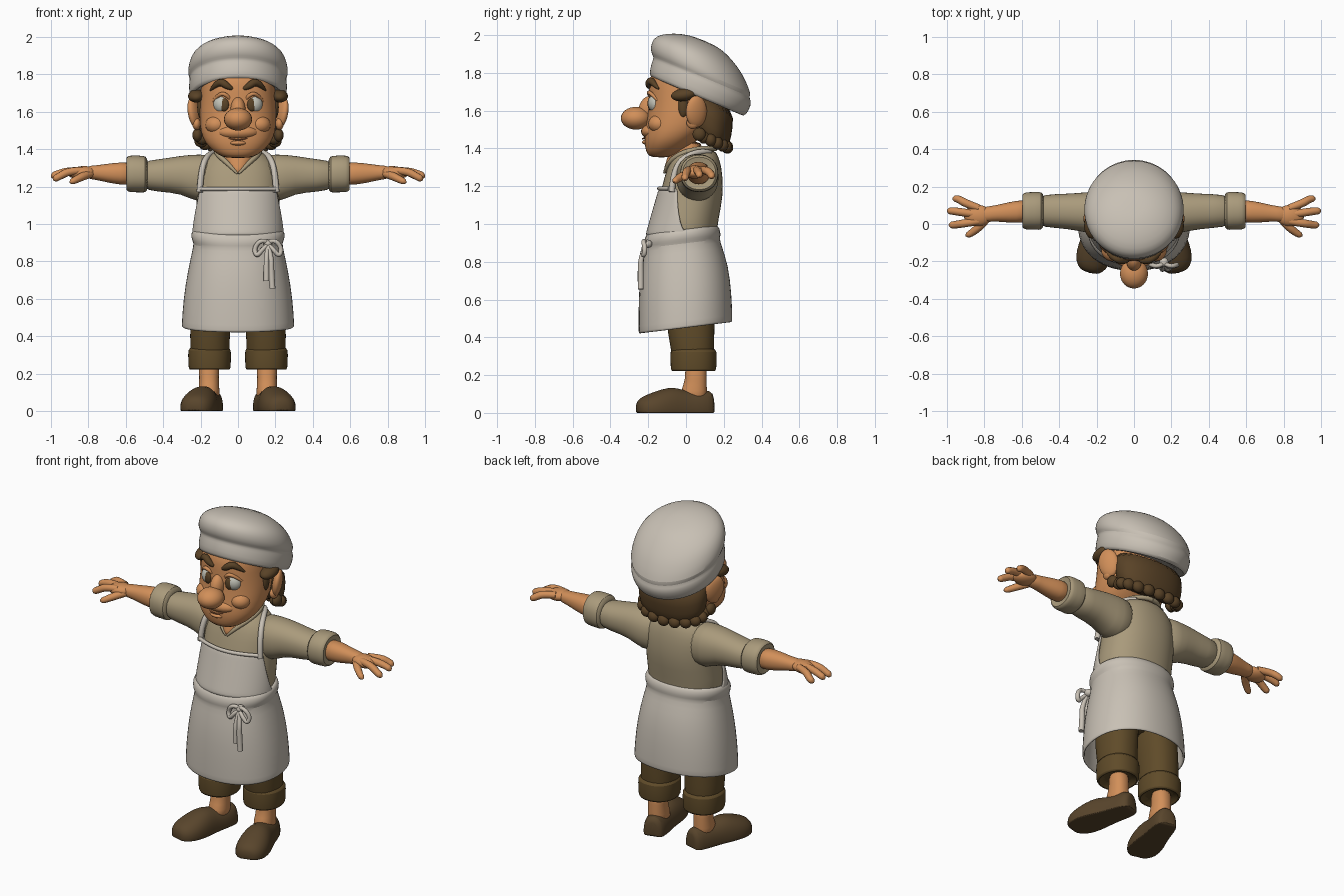
import bpy, bmesh, math
from mathutils import Matrix, Vector


def material(name, r, g, b):
    m = bpy.data.materials.new(name)
    m.diffuse_color = (r, g, b, 1)
    return m


CLOTH = material("off_white_cloth", 0.58, 0.53, 0.46)
SHIRT = material("khaki_shirt", 0.40, 0.325, 0.20)
SKIN = material("warm_skin", 0.64, 0.275, 0.10)
LIP = material("lip_brown", 0.36, 0.13, 0.05)
TROUSER = material("brown_trousers", 0.115, 0.07, 0.022)
HAIR = material("dark_brown_hair", 0.10, 0.055, 0.02)
SHOE = material("shoe_leather", 0.10, 0.06, 0.025)
WHITE = material("eye_white", 0.55, 0.55, 0.48)


def finish(ob, mat, mirror=False, subdiv=0, thick=0):
    """Material, modifiers and smooth shading for one part."""
    ob.data.materials.clear()
    ob.data.materials.append(mat)
    bpy.ops.object.select_all(action='DESELECT')
    ob.select_set(True)
    bpy.context.view_layer.objects.active = ob
    bpy.ops.object.shade_smooth_by_angle(angle=math.radians(50))
    if mirror:
        ob.modifiers.new("mirror", 'MIRROR').use_mirror_merge = False
    if thick:
        mod = ob.modifiers.new("thickness", 'SOLIDIFY')
        mod.thickness, mod.offset = thick, -1
    if subdiv:
        mod = ob.modifiers.new("subdivision", 'SUBSURF')
        mod.levels = mod.render_levels = subdiv
    return ob


def from_bmesh(name, bm, mat, **kw):
    bmesh.ops.recalc_face_normals(bm, faces=bm.faces[:])
    me = bpy.data.meshes.new(name)
    bm.to_mesh(me)
    bm.free()
    ob = bpy.data.objects.new(name, me)
    bpy.context.collection.objects.link(ob)
    return finish(ob, mat, **kw)


def loft(name, rings, mat, place=None, p=2.2, slope=0, floor=None, caps=True, n=28, **kw):
    """Rings of (height, cx, cy, rx, ry) stacked along local z, then moved by place."""
    bm = bmesh.new()
    rows = []
    for h, cx, cy, rx, ry in rings:
        row = []
        for i in range(n):
            a = 2 * math.pi * i / n
            c, s = math.cos(a), math.sin(a)
            x = cx + rx * math.copysign(abs(c) ** (2 / p), c)
            y = cy + ry * math.copysign(abs(s) ** (2 / p), s)
            if floor is not None:
                y = max(y, floor)
            row.append(bm.verts.new((x, y, h + slope * (y - cy))))
        rows.append(row)
    for a, b in zip(rows, rows[1:]):
        for i in range(n):
            j = (i + 1) % n
            bm.faces.new((a[i], a[j], b[j], b[i]))
    if caps:
        bm.faces.new(rows[0][::-1])
        bm.faces.new(rows[-1])
    if place:
        bm.transform(place)
    return from_bmesh(name, bm, mat, subdiv=1, **kw)


def ball(name, loc, scale, mat, rot=(0, 0, 0), **kw):
    bm = bmesh.new()
    bmesh.ops.create_uvsphere(bm, u_segments=24, v_segments=16, radius=1)
    r = Matrix.Rotation(rot[2], 4, 'Z') @ Matrix.Rotation(rot[1], 4, 'Y') @ Matrix.Rotation(rot[0], 4, 'X')
    bm.transform(Matrix.Translation(loc) @ r @ Matrix.Diagonal((*scale, 1)))
    return from_bmesh(name, bm, mat, **kw)


def tube(name, pts, mat, **kw):
    """Smooth tube through points of (x, y, z, radius)."""
    cu = bpy.data.curves.new(name, 'CURVE')
    cu.dimensions = '3D'
    cu.bevel_depth, cu.bevel_resolution, cu.use_fill_caps = 1, 3, True
    sp = cu.splines.new('NURBS')
    sp.points.add(len(pts) - 1)
    for q, (x, y, z, r) in zip(sp.points, pts):
        q.co, q.radius = (x, y, z, 1), r
    sp.order_u, sp.use_endpoint_u, sp.resolution_u = 3, True, 6
    ob = bpy.data.objects.new(name, cu)
    bpy.context.collection.objects.link(ob)
    bpy.ops.object.select_all(action='DESELECT')
    ob.select_set(True)
    bpy.context.view_layer.objects.active = ob
    bpy.ops.object.convert(target='MESH')
    return finish(bpy.context.object, mat, **kw)


# local (x, y, z) -> world (z, x, y): lofts that run along the arms
ALONG_X = Matrix(((0, 0, 1, 0), (1, 0, 0, 0), (0, 1, 0, 0), (0, 0, 0, 1)))

# Legs: shoes, ankles, trousers with turned-up cuffs
foot = (Matrix.Translation((0.135, 0.13, 0)) @ Matrix.Rotation(math.radians(15), 4, 'Z')
        @ Matrix(((1, 0, 0, 0), (0, 0, -1, 0), (0, 1, 0, 0), (0, 0, 0, 1))))
loft("shoe", [(-0.015, 0, 0.02, 0.04, 0.07), (0, 0, 0.02, 0.06, 0.10), (0.06, 0, 0.02, 0.072, 0.10),
              (0.14, 0, 0.02, 0.075, 0.095), (0.2, 0, 0.02, 0.085, 0.12), (0.27, 0, 0.02, 0.097, 0.105),
              (0.34, 0, 0.02, 0.093, 0.08), (0.385, 0, 0.02, 0.07, 0.06), (0.405, 0, 0.02, 0.035, 0.03)],
     SHOE, foot, floor=0, mirror=True)
loft("ankle", [(0.05, 0.155, 0.04, 0.06, 0.075), (0.12, 0.155, 0.04, 0.056, 0.07), (0.17, 0.155, 0.055, 0.05, 0.055),
               (0.28, 0.155, 0.05, 0.06, 0.06)], SKIN, mirror=True)
loft("trouser_leg", [(0.24, 0.15, 0.04, 0.1, 0.105), (0.33, 0.15, 0.035, 0.105, 0.115),
                     (0.45, 0.15, 0.025, 0.108, 0.125), (0.72, 0.13, 0.01, 0.118, 0.15)], TROUSER, mirror=True)
loft("trouser_cuff", [(0.25, 0.152, 0.04, 0.09, 0.095), (0.215, 0.152, 0.04, 0.1, 0.108), (0.225, 0.152, 0.04, 0.114, 0.122),
                      (0.27, 0.152, 0.04, 0.114, 0.122), (0.33, 0.152, 0.04, 0.117, 0.125),
                      (0.345, 0.152, 0.04, 0.1, 0.108)], TROUSER, mirror=True)
loft("trouser_seat", [(0.6, 0, 0.01, 0.2, 0.14), (0.7, 0, 0.01, 0.235, 0.165), (0.87, 0, 0, 0.2, 0.16)], TROUSER)

# Shirt: torso, sleeves, rolled cuffs, collar
TORSO = [(0.85, 0, -0.01, 0.215, 0.175), (0.97, 0, -0.015, 0.23, 0.175), (1.1, 0, 0.02, 0.222, 0.17),
         (1.2, 0, 0.035, 0.222, 0.163), (1.3, 0, 0.045, 0.215, 0.145), (1.36, 0, 0.05, 0.165, 0.122),
         (1.4, 0, 0.055, 0.11, 0.095)]
loft("shirt_torso", TORSO, SHIRT)
loft("shirt_sleeve", [(0.1, 0.06, 1.25, 0.11, 0.125), (0.22, 0.06, 1.242, 0.115, 0.13), (0.3, 0.065, 1.265, 0.1, 0.102),
                      (0.42, 0.07, 1.258, 0.09, 0.087), (0.53, 0.07, 1.262, 0.085, 0.075)], SHIRT, ALONG_X, mirror=True)
loft("sleeve_cuff", [(0.48, 0.07, 1.265, 0.08, 0.075), (0.492, 0.07, 1.265, 0.103, 0.1), (0.53, 0.07, 1.268, 0.101, 0.098),
                     (0.58, 0.07, 1.268, 0.101, 0.1), (0.602, 0.07, 1.268, 0.09, 0.088),
                     (0.585, 0.07, 1.268, 0.065, 0.065)], SHIRT, ALONG_X, mirror=True)
tube("shirt_collar", [(0.004, -0.115, 1.27, 0.006), (0.05, -0.1, 1.32, 0.013), (0.115, -0.03, 1.375, 0.014),
                      (0.115, 0.07, 1.4, 0.014), (0.06, 0.15, 1.4, 0.014), (0, 0.155, 1.4, 0.014)], SHIRT, mirror=True)

# Arms: forearm, palm, fingers and thumb
loft("forearm", [(0.56, 0.07, 1.268, 0.062, 0.062), (0.63, 0.065, 1.27, 0.06, 0.06), (0.7, 0.06, 1.272, 0.05, 0.05),
                 (0.76, 0.055, 1.275, 0.04, 0.038), (0.82, 0.048, 1.277, 0.045, 0.034)], SKIN, ALONG_X, mirror=True)
ball("palm", (0.835, 0.045, 1.275), (0.075, 0.057, 0.034), SKIN, rot=(0, 0.1, 0), mirror=True)
for y0, x1, y1, z1 in ((0.085, 0.97, 0.135, 1.25), (0.05, 1.0, 0.07, 1.255), (0.015, 0.99, -0.005, 1.24)):
    tube("finger", [(0.83, y0, 1.285, 0.02), (0.9, (y0 + y1) / 2, 1.285, 0.022), (x1 - 0.03, y1, z1 + 0.012, 0.02),
                    (x1 - 0.008, y1, z1, 0.018), (x1, y1, z1 - 0.002, 0.004)], SKIN, mirror=True)
tube("thumb", [(0.78, 0.035, 1.27, 0.02), (0.82, -0.01, 1.26, 0.023), (0.87, -0.05, 1.235, 0.019),
               (0.892, -0.06, 1.225, 0.016), (0.9, -0.063, 1.222, 0.003)], SKIN, mirror=True)

# Apron: open skirt, bib, shoulder straps, tied bow
loft("apron_skirt", [(0.45, 0, -0.003, 0.303, 0.25), (0.47, 0, -0.003, 0.302, 0.25), (0.6, 0, -0.005, 0.294, 0.248),
                     (0.75, 0, -0.01, 0.27, 0.236), (0.86, 0, -0.018, 0.245, 0.208), (0.9, 0, -0.02, 0.237, 0.198),
                     (0.915, 0, -0.02, 0.25, 0.206), (0.955, 0, -0.02, 0.253, 0.2), (0.975, 0, -0.02, 0.235, 0.18)],
     CLOTH, slope=0.12, caps=False, thick=0.014)
bm = bmesh.new()
rows = []
for k in range(9):
    t = k / 8
    z = 0.94 + 0.25 * t
    half = math.radians(100 - 38 * t ** 0.6)
    rx, ry, cy = 0.247 - 0.012 * t, 0.198 - 0.02 * t, -0.018 + 0.052 * t
    rows.append([bm.verts.new((rx * math.sin(u * half / 10), cy - ry * math.cos(u * half / 10), z))
                 for u in range(-10, 11)])
for a, b in zip(rows, rows[1:]):
    for i in range(20):
        bm.faces.new((a[i], a[i + 1], b[i + 1], b[i]))
from_bmesh("apron_bib", bm, CLOTH, thick=0.014, subdiv=1)
tube("bib_top_hem", [(x * 0.1, -0.143 + 0.014 * x * x, 1.188, 0.011) for x in (-2, -1.4, -0.6, 0, 0.6, 1.4, 2)], CLOTH)
tube("apron_strap", [(0.205, -0.075, 1.17, 0.017), (0.2, -0.07, 1.25, 0.016), (0.183, -0.035, 1.335, 0.016),
                     (0.15, 0.04, 1.378, 0.015), (0.115, 0.11, 1.385, 0.013), (0.09, 0.13, 1.38, 0.01)], CLOTH, mirror=True)
ball("bow_knot", (0.16, -0.205, 0.895), (0.024, 0.026, 0.022), CLOTH)
for s in (-1, 1):
    tube("bow_loop", [(0.16, -0.21, 0.9, 0.011), (0.16 + s * 0.035, -0.23, 0.92, 0.012), (0.16 + s * 0.075, -0.215, 0.87, 0.013),
                      (0.16 + s * 0.06, -0.225, 0.825, 0.013), (0.16 + s * 0.025, -0.23, 0.87, 0.012),
                      (0.16, -0.215, 0.89, 0.01)], CLOTH)
    tube("bow_tail", [(0.16, -0.215, 0.89, 0.011), (0.165 + s * 0.014, -0.24, 0.82, 0.014),
                      (0.165 + s * 0.012, -0.24, 0.74 + s * 0.01, 0.016),
                      (0.168 + s * 0.016, -0.24, 0.675 - s * 0.02, 0.016)], CLOTH)

# Head: neck, skull, muzzle, nose, ears
loft("neck", [(1.265, 0, -0.085, 0.012, 0.035), (1.3, 0, -0.055, 0.05, 0.062), (1.34, 0, -0.01, 0.09, 0.09),
              (1.45, 0, 0.01, 0.1, 0.09)], SKIN)
loft("head", [(1.352, 0, -0.13, 0.06, 0.05), (1.368, 0, -0.125, 0.105, 0.082), (1.41, 0, -0.1, 0.157, 0.118),
              (1.46, 0, -0.07, 0.192, 0.153), (1.53, 0, -0.03, 0.207, 0.183), (1.62, 0, -0.01, 0.206, 0.188),
              (1.7, 0, -0.005, 0.2, 0.195), (1.78, 0, 0, 0.2, 0.195), (1.85, 0, 0.01, 0.17, 0.16)], SKIN)
ball("muzzle", (0, -0.165, 1.49), (0.115, 0.073, 0.045), SKIN)
ball("lower_lip", (0, -0.195, 1.433), (0.05, 0.038, 0.016), SKIN)
ball("cheek", (0.115, -0.14, 1.53), (0.06, 0.06, 0.05), SKIN, mirror=True)
tube("smile", [(x * 0.085, -0.235 + 0.055 * x * x, 1.448 + 0.03 * x * x, 0.004) for x in (-1, -0.6, 0, 0.6, 1)], LIP)
ball("nose", (0, -0.265, 1.56), (0.075, 0.08, 0.06), SKIN)
ball("nose_bridge", (0, -0.2, 1.61), (0.04, 0.05, 0.07), SKIN, rot=(-0.3, 0, 0))
ball("ear", (0.232, 0.055, 1.595), (0.028, 0.06, 0.085), SKIN, rot=(0.1, 0.15, 0.45), mirror=True)
ball("ear_lobe", (0.222, 0.035, 1.535), (0.022, 0.032, 0.032), SKIN, mirror=True)

# Eyes and brows
ball("eyeball", (0.085, -0.158, 1.64), (0.047, 0.042, 0.05), WHITE, rot=(0, 0, 0.25), mirror=True)
ball("iris", (0.074, -0.189, 1.637), (0.026, 0.014, 0.035), HAIR, rot=(0, 0, 0.2), mirror=True)
tube("upper_eyelid", [(0.038, -0.18, 1.66, 0.008), (0.06, -0.2, 1.693, 0.011), (0.1, -0.19, 1.698, 0.011),
                      (0.135, -0.15, 1.655, 0.007)], SKIN, mirror=True)
tube("eyebrow", [(0.03, -0.195, 1.722, 0.008), (0.055, -0.2, 1.735, 0.019), (0.09, -0.188, 1.762, 0.021),
                 (0.125, -0.168, 1.74, 0.015), (0.148, -0.145, 1.715, 0.005)], HAIR, mirror=True)

# Hair: back mass with curled hem, side tufts, sideburns
loft("back_hair", [(1.435, 0, 0.12, 0.185, 0.09), (1.47, 0, 0.125, 0.212, 0.108), (1.56, 0, 0.125, 0.222, 0.122),
                   (1.68, 0, 0.12, 0.215, 0.14)], HAIR, slope=-0.45)
for i in range(11):
    a = math.radians(-15 + 21 * i)
    x, y = 0.198 * math.cos(a), 0.12 + 0.1 * math.sin(a)
    ball("hair_curl", (x, y, 1.448 - 0.42 * (y - 0.12)), (0.036, 0.03, 0.034), HAIR)
ball("neck_curl", (0.218, 0.07, 1.475), (0.026, 0.035, 0.035), HAIR, mirror=True)
ball("side_tuft", (0.222, -0.01, 1.685), (0.045, 0.07, 0.034), HAIR, rot=(0.15, 0.1, 0), mirror=True)
ball("sideburn", (0.2, -0.015, 1.625), (0.018, 0.026, 0.06), HAIR, mirror=True)

# Soft cap tilted back, with a rolled band
tilt = Matrix.Translation((0, 0.055, 1.67)) @ Matrix.Rotation(math.radians(-23), 4, 'X')
loft("cap", [(0.03, 0, 0, 0.22, 0.23), (0, 0, 0, 0.245, 0.258), (0.015, 0, 0, 0.26, 0.28), (0.075, 0, -0.003, 0.264, 0.288),
             (0.1, 0, -0.01, 0.26, 0.28), (0.112, 0, -0.02, 0.256, 0.277), (0.13, 0, -0.03, 0.27, 0.29),
             (0.175, 0, -0.06, 0.264, 0.275), (0.215, 0, -0.078, 0.245, 0.247), (0.25, 0, -0.085, 0.205, 0.195),
             (0.282, 0, -0.08, 0.13, 0.12), (0.293, 0, -0.075, 0.05, 0.05)], CLOTH, tilt, p=2.0, n=36)
